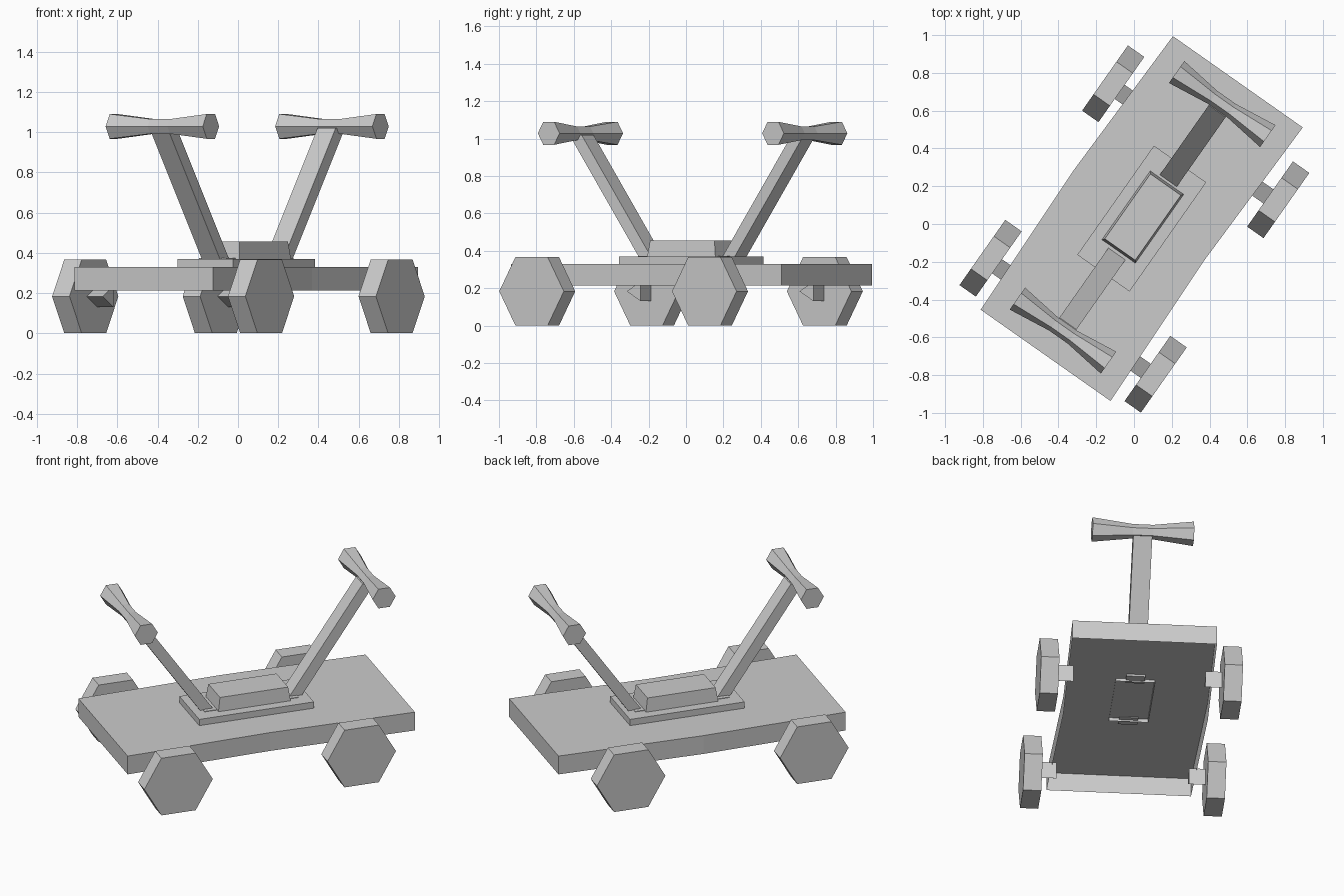
import bpy, bmesh, math
from mathutils import Vector

cube = bpy.data.objects.get("Cube")
if cube:
    bpy.data.objects.remove(cube)

TURN = math.radians(-35.1)    # whole cart stands turned about z
MID_X, MID_Y = 0.017, 0.047   # cart centre in its own frame

grey = bpy.data.materials.new("plain_grey")
grey.use_nodes = True
COLOUR = (0.6, 0.6, 0.6, 1)
grey.diffuse_color = COLOUR
grey.node_tree.nodes["Principled BSDF"].inputs["Base Color"].default_value = COLOUR


def loft(name, rings, open_start=False):
    """Skin through rings with equal point counts; the first end may stay open."""
    bm = bmesh.new()
    loops = [[bm.verts.new(p) for p in ring] for ring in rings]
    n = len(loops[0])
    for a, b in zip(loops, loops[1:]):
        for i in range(n):
            j = (i + 1) % n
            bm.faces.new((a[i], a[j], b[j], b[i]))
    if not open_start:
        bm.faces.new(loops[0])
    bm.faces.new(loops[-1])
    bmesh.ops.recalc_face_normals(bm, faces=bm.faces)
    mesh = bpy.data.meshes.new(name)
    bm.to_mesh(mesh)
    bm.free()
    mesh.materials.append(grey)
    obj = bpy.data.objects.new(name, mesh)
    obj.rotation_euler.z = TURN
    bpy.context.collection.objects.link(obj)
    return obj


def rect(x, y, z, width, length):
    return [Vector((x + sx * width / 2, y + sy * length / 2, z))
            for sx, sy in ((-1, -1), (1, -1), (1, 1), (-1, 1))]


def polygon(x, y, z, r, sides, start=0.0):
    """Regular polygon facing along x."""
    angles = [start + k * math.tau / sides for k in range(sides)]
    return [Vector((x, y + r * math.cos(a), z + r * math.sin(a))) for a in angles]


def shell(name, y, z0, z1, bottom, top):
    """Box without a floor."""
    return loft(name, [rect(MID_X, y, z0, *bottom), rect(MID_X, y, z1, *top)], True)


# Hollow deck, bowed slightly sideways along its length
outline = [(-0.42, -0.885), (0.42, -0.885), (0.398, 0),
           (0.42, 0.885), (-0.42, 0.885), (-0.442, 0)]
loft("deck", [[Vector((MID_X + x, MID_Y + y, z)) for x, y in outline]
              for z in (0.213, 0.33)], True)

# Centre housing; the box reaches just through the deck
plate = (0.338, 0.706)
slot = (0.167, 0.58)
shell("base_plate", MID_Y, 0.33, 0.37, plate, plate)
shell("lever_slot_plate", MID_Y, 0.365, 0.373, slot, slot)
shell("centre_box", MID_Y + 0.01, 0.31, 0.455, (0.23, 0.463), (0.197, 0.42))

# Hexagonal wheels on three-sided axle stubs
for end, y in (("front", -0.585), ("back", 0.544)):
    for side, s in (("left", 1), ("right", -1)):
        wheel_x = MID_X + s * 0.534
        loft(f"{end}_{side}_wheel",
             [polygon(wheel_x + d, y, 0.183, 0.211, 6) for d in (-0.053, 0.053)])
        loft(f"{end}_{side}_axle",
             [polygon(MID_X + s * x, y, 0.183, 0.061, 3, math.pi) for x in (0.385, 0.5)])

# Slanted levers with waisted hexagonal hand grips
for end, s in (("front", -1), ("back", 1)):
    cy = MID_Y + 0.008
    loft(f"{end}_lever", [rect(MID_X, cy + s * 0.24, 0.32, 0.11, 0.08),
                          rect(MID_X, cy + s * 0.727, 1.02, 0.11, 0.08)])
    loft(f"{end}_grip",
         [polygon(MID_X + x, cy + s * 0.733, 1.028, r, 6)
          for x, r in ((-0.295, 0.071), (-0.06, 0.042), (0.06, 0.042), (0.295, 0.071))])
